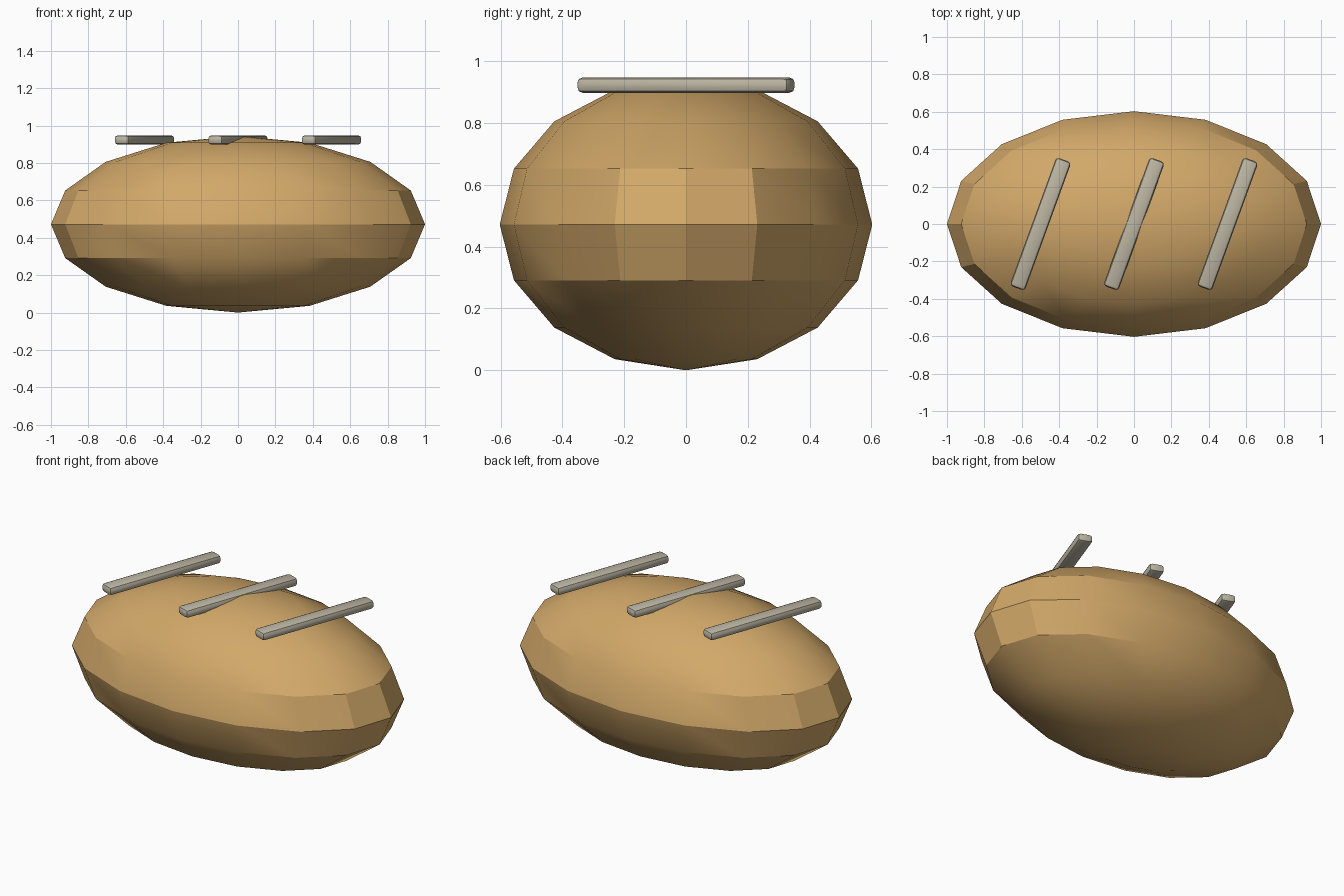
import bpy
from math import radians

cube = bpy.data.objects.get("Cube")
if cube:
    bpy.data.objects.remove(cube, do_unlink=True)


def material(name, rgb):
    mat = bpy.data.materials.new(name)
    mat.use_nodes = True
    mat.diffuse_color = (*rgb, 1)
    mat.node_tree.nodes["Principled BSDF"].inputs["Base Color"].default_value = (*rgb, 1)
    return mat


def finish(name, scale, mat):
    ob = bpy.context.object
    ob.name = name
    ob.scale = scale
    bpy.ops.object.transform_apply(location=False, rotation=False, scale=True)
    ob.data.materials.append(mat)
    return ob


crust = material("golden_crust", (0.64, 0.39, 0.14))
pale = material("pale_score", (0.50, 0.46, 0.36))

# Squashed low-poly loaf
bpy.ops.mesh.primitive_uv_sphere_add(segments=16, ring_count=8, radius=1,
                                     location=(0, 0, 0.472))
finish("loaf", (1, 0.603, 0.472), crust)
bpy.ops.object.shade_smooth_by_angle(angle=radians(27))

# Three slanted score bars with rounded edges
for name, x in (("right_score", -0.5), ("middle_score", 0), ("left_score", 0.5)):
    bpy.ops.mesh.primitive_cube_add(size=1, location=(x, 0, 0.923),
                                    rotation=(0, 0, radians(-20)))
    bar = finish(name, (0.085, 0.73, 0.05), pale)
    bevel = bar.modifiers.new("rounded_edges", "BEVEL")
    bevel.width = 0.018
    bevel.segments = 2
    bpy.ops.object.modifier_apply(modifier=bevel.name)
    bpy.ops.object.shade_smooth_by_angle(angle=radians(30))
